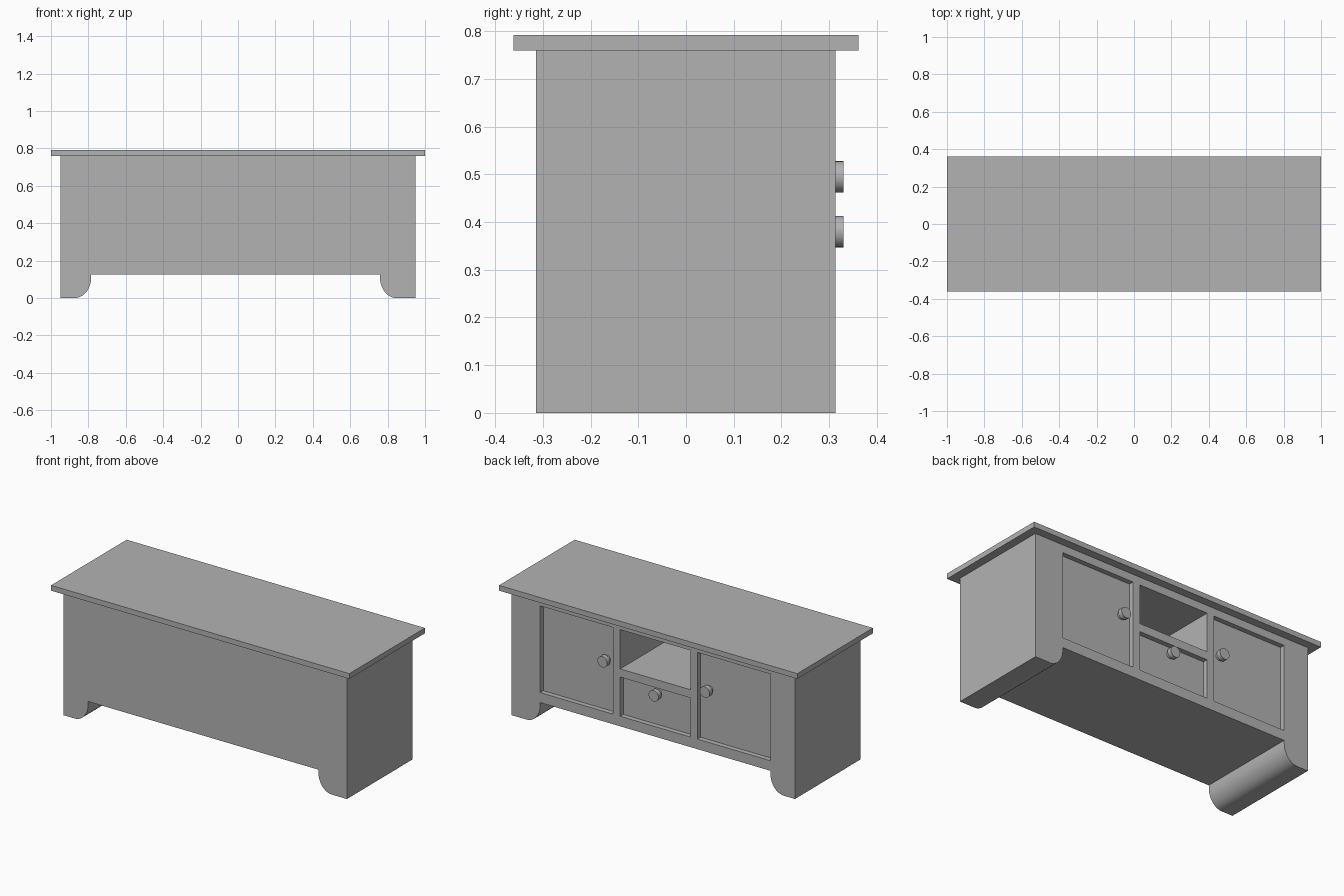
import bpy, bmesh, math
from mathutils import Matrix

if "Cube" in bpy.data.objects:
    bpy.data.objects.remove(bpy.data.objects["Cube"])

grey = bpy.data.materials.new("plain_grey")
grey.use_nodes = True
colour = (0.45, 0.45, 0.45, 1)
grey.diffuse_color = colour
grey.node_tree.nodes["Principled BSDF"].inputs["Base Color"].default_value = colour


def add_object(name, bm):
    bmesh.ops.recalc_face_normals(bm, faces=bm.faces)
    mesh = bpy.data.meshes.new(name)
    bm.to_mesh(mesh)
    bm.free()
    mesh.materials.append(grey)
    obj = bpy.data.objects.new(name, mesh)
    bpy.context.collection.objects.link(obj)
    return obj


def box(name, x, y, z):
    """Box from (low, high) ranges on each axis."""
    bm = bmesh.new()
    bmesh.ops.create_cube(bm, size=1)
    for v in bm.verts:
        v.co = [r[0] if c < 0 else r[1] for c, r in zip(v.co, (x, y, z))]
    return add_object(name, bm)


def activate(obj):
    bpy.ops.object.select_all(action="DESELECT")
    obj.select_set(True)
    bpy.context.view_layer.objects.active = obj


def smooth(obj):
    activate(obj)
    bpy.ops.object.shade_smooth_by_angle(angle=math.radians(35))


# Key sizes
HALF, BACK, FACE = 0.95, -0.314, 0.313
BODY_TOP, APRON = 0.76, 0.127
FOOT_RIGHT, FOOT_LEFT = -0.785, 0.759
MID = (FOOT_RIGHT + FOOT_LEFT) / 2
LOW, HIGH = 0.188, 0.713
RECESS, PANEL = 0.03, 0.02


def foot_curve(edge, sign, steps=10):
    """Rounded inner corner of a foot, from the floor up to the apron."""
    rx, rz = 0.09, 0.11
    pts = []
    for i in range(steps + 1):
        a = math.pi / 2 * i / steps
        pts.append((edge + sign * rx * (1 - math.sin(a)), rz * (1 - math.cos(a))))
    return pts + [(edge, APRON)]


# Cabinet body: silhouette with two feet, extruded from front to back
outline = [(-HALF, BODY_TOP), (-HALF, 0)]
outline += foot_curve(FOOT_RIGHT, -1)
outline += reversed(foot_curve(FOOT_LEFT, 1))
outline += [(HALF, 0), (HALF, BODY_TOP)]
bm = bmesh.new()
side = bm.faces.new([bm.verts.new((x, BACK, z)) for x, z in outline])
extruded = bmesh.ops.extrude_face_region(bm, geom=[side])["geom"]
for v in extruded:
    if isinstance(v, bmesh.types.BMVert):
        v.co.y = FACE
body = add_object("cabinet_body", bm)

# Openings: name, x range, z range, depth, whether a panel fills it
door_in, door_out = 0.282, 0.772
mid_half = 0.235
panel_depth = RECESS + PANEL
openings = [
    ("left_door", (MID + door_in, MID + door_out), (LOW, HIGH), panel_depth, True),
    ("right_door", (MID - door_out, MID - door_in), (LOW, HIGH), panel_depth, True),
    ("drawer_front", (MID - mid_half, MID + mid_half), (LOW, 0.425), panel_depth, True),
    ("open_shelf", (MID - mid_half, MID + mid_half), (0.475, HIGH), 0.58, False),
]
for name, xr, zr, depth, filled in openings:
    cutter = box(name + "_cutter", xr, (FACE - depth, FACE + 0.1), zr)
    cutter.hide_render = True
    activate(body)
    mod = body.modifiers.new("opening", "BOOLEAN")
    mod.operation, mod.solver, mod.object = "DIFFERENCE", "EXACT", cutter
    bpy.ops.object.modifier_apply(modifier=mod.name)
    bpy.data.objects.remove(cutter)
    if filled:
        box(name, xr, (FACE - depth, FACE - RECESS), zr)
smooth(body)

# Overhanging top board
box("top_board", (-1, 1), (-0.362, 0.362), (BODY_TOP, 0.792))


# Round knobs: a narrow stem and a wider head
def knob(name, x, z):
    bm = bmesh.new()
    for radius, y0, y1 in ((0.022, FACE - RECESS, 0.304), (0.033, 0.302, 0.33)):
        place = Matrix.Translation((x, (y0 + y1) / 2, z)) @ Matrix.Rotation(math.pi / 2, 4, "X")
        bmesh.ops.create_cone(bm, cap_ends=True, segments=24, radius1=radius,
                              radius2=radius, depth=y1 - y0, matrix=place)
    smooth(add_object(name, bm))


knob("left_door_knob", MID + 0.343, 0.495)
knob("right_door_knob", MID - 0.343, 0.495)
knob("drawer_knob", MID, 0.38)
